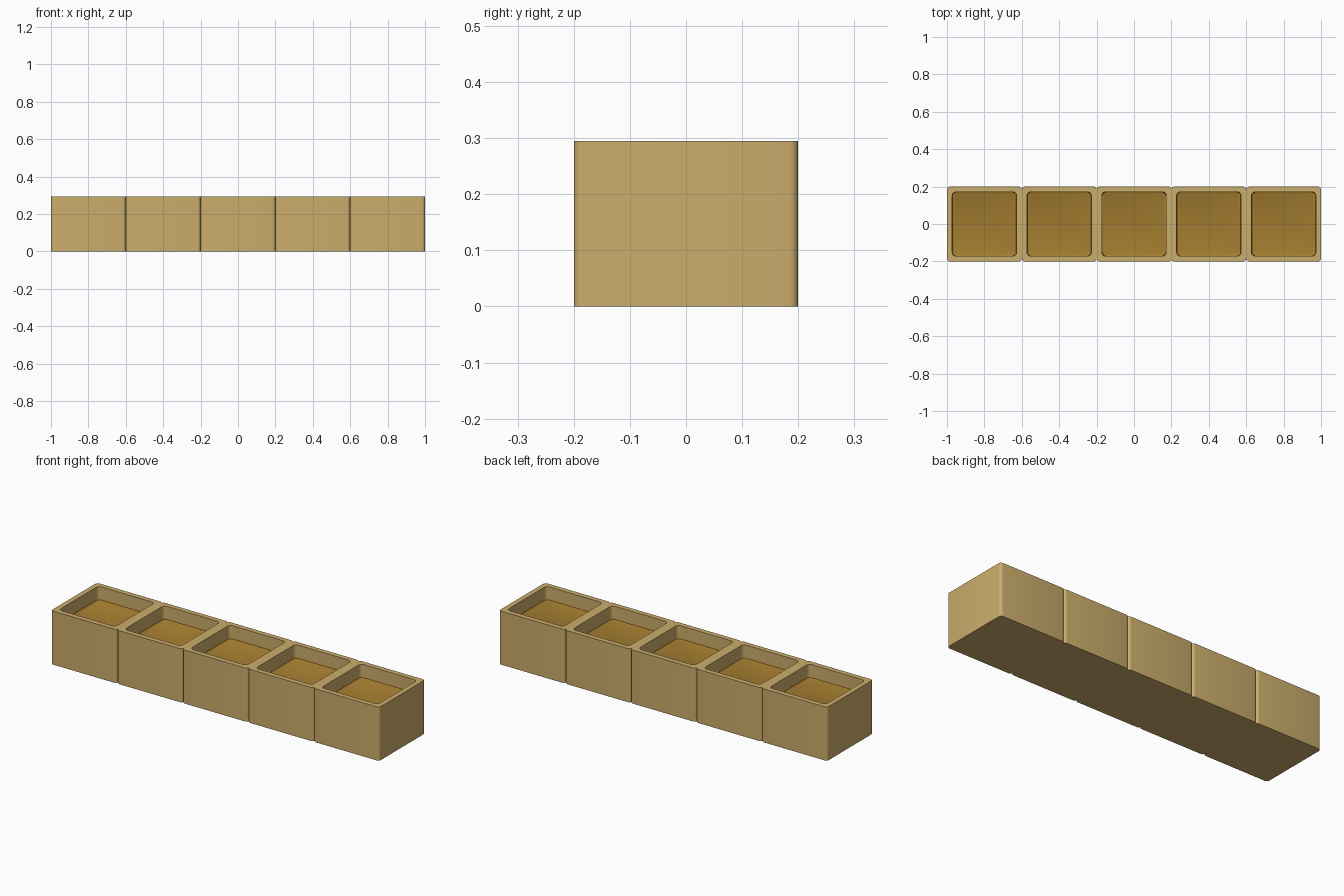
import bpy, bmesh, math

if "Cube" in bpy.data.objects:
    bpy.data.objects.remove(bpy.data.objects["Cube"])

HEIGHT = 0.295
HALF = 0.2
INNER = 0.172
FLOOR_Z = 0.22


def material(name, color):
    mat = bpy.data.materials.new(name)
    mat.diffuse_color = (*color, 1)
    mat.use_nodes = True
    mat.node_tree.nodes["Principled BSDF"].inputs["Base Color"].default_value = mat.diffuse_color
    return mat


wood = material("light_wood", (0.60, 0.42, 0.15))
dark = material("dark_floor", (0.38, 0.21, 0.03))


def ring(bm, half, radius, z, steps=5):
    """Rounded square loop of vertices."""
    verts = []
    for k in range(4):
        mid = math.pi / 4 + k * math.pi / 2
        cx = math.copysign(half - radius, math.cos(mid))
        cy = math.copysign(half - radius, math.sin(mid))
        for i in range(steps + 1):
            a = (k + i / steps) * math.pi / 2
            verts.append(bm.verts.new((cx + radius * math.cos(a),
                                       cy + radius * math.sin(a), z)))
    return verts


def loft(name, sections, mat, x, cap_start, cap_end):
    """Bridge rounded square sections (half, radius, z) into one mesh."""
    bm = bmesh.new()
    rings = [ring(bm, *s) for s in sections]
    for a, b in zip(rings, rings[1:]):
        n = len(a)
        for i in range(n):
            j = (i + 1) % n
            bm.faces.new((a[i], a[j], b[j], b[i]))
    if cap_start:
        bm.faces.new(rings[0][::-1])
    if cap_end:
        bm.faces.new(rings[-1])
    mesh = bpy.data.meshes.new(name)
    bm.to_mesh(mesh)
    bm.free()
    mesh.materials.append(mat)
    obj = bpy.data.objects.new(name, mesh)
    obj.location.x = x
    bpy.context.collection.objects.link(obj)
    bpy.context.view_layer.objects.active = obj
    obj.select_set(True)
    bpy.ops.object.shade_smooth_by_angle(angle=math.radians(35))
    obj.select_set(False)
    return obj


for n in range(5):
    x = (n - 2) * 0.4
    # Box: outer wall, flat rim and recess wall
    loft(f"box_{n + 1}", [
        (HALF, 0.016, 0),
        (HALF, 0.016, HEIGHT),
        (INNER, 0.02, HEIGHT),
        (INNER, 0.02, FLOOR_Z + 0.008),
    ], wood, x, True, False)
    # Recessed floor with a small cove against the wall
    loft(f"tray_floor_{n + 1}", [
        (INNER, 0.02, FLOOR_Z + 0.008),
        (INNER - 0.002, 0.018, FLOOR_Z + 0.003),
        (INNER - 0.008, 0.012, FLOOR_Z),
    ], dark, x, False, True)
